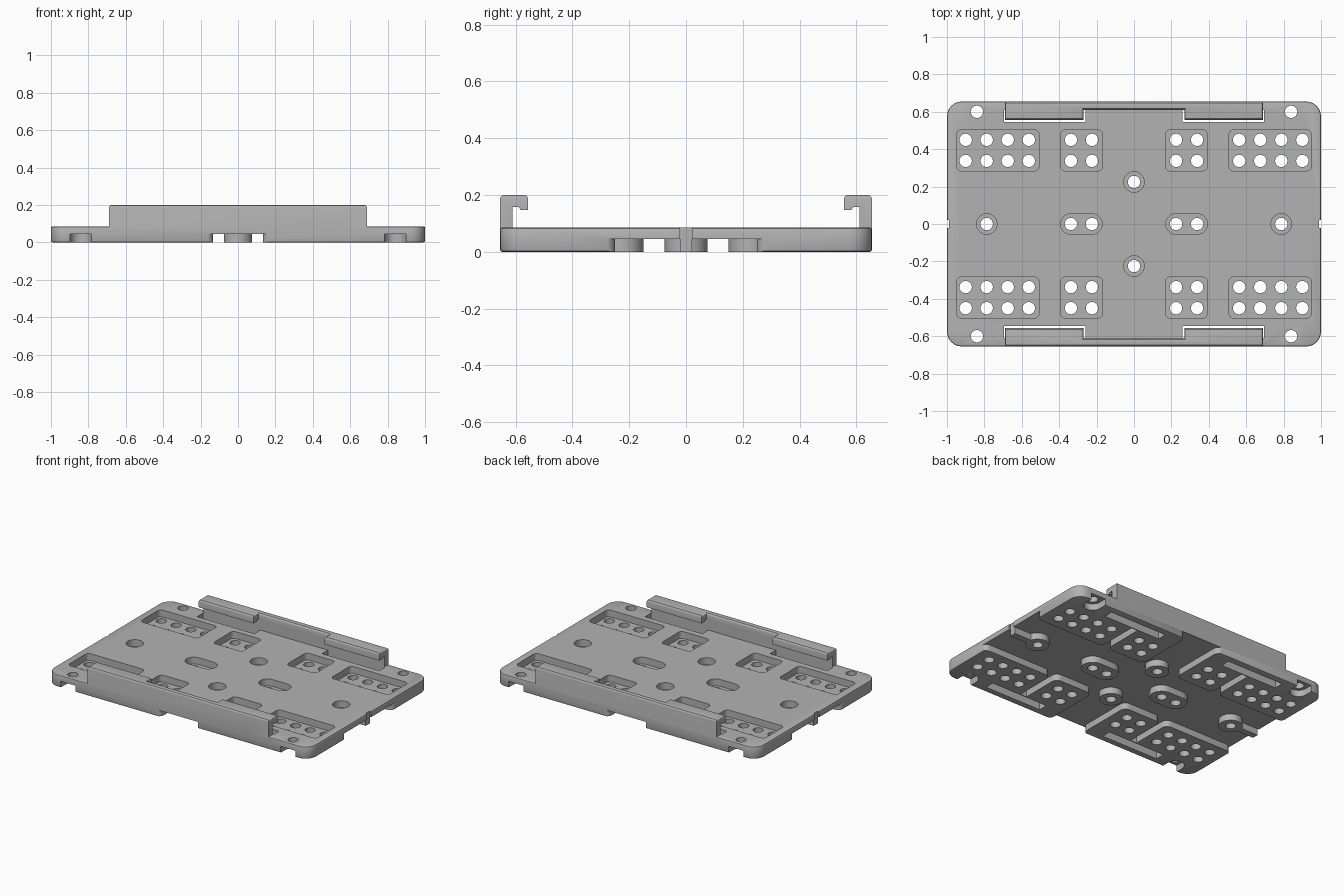
import bpy, bmesh, math

if "Cube" in bpy.data.objects:
    bpy.data.objects.remove(bpy.data.objects["Cube"], do_unlink=True)

PITCH = 0.1125
W, D, TOP, WEB = 1.0, 0.655, 0.085, 0.045   # half sizes, top height, web underside
SIGNS = [(sx, sy) for sx in (-1, 1) for sy in (-1, 1)]

grey = bpy.data.materials.new("matte grey")
grey.use_nodes = True
grey.diffuse_color = (0.45, 0.45, 0.45, 1)
grey.node_tree.nodes["Principled BSDF"].inputs["Base Color"].default_value = grey.diffuse_color


def rounded(x0, x1, y0, y1, r=0.0, n=6):
    """Rounded rectangle outline; also gives circles and stadiums."""
    if r == 0:
        return [(x0, y0), (x1, y0), (x1, y1), (x0, y1)]
    pts = []
    for k, (cx, cy) in enumerate([(x1 - r, y1 - r), (x0 + r, y1 - r), (x0 + r, y0 + r), (x1 - r, y0 + r)]):
        for i in range(n + 1):
            a = (k + i / n) * math.pi / 2
            pts.append((cx + r * math.cos(a), cy + r * math.sin(a)))
    return pts


def disc(x, y, r, half_len=0.0):
    return rounded(x - half_len - r, x + half_len + r, y - r, y + r, r)


def four(x0, x1, y0, y1, r=0.0):
    """The same outline in all four quadrants."""
    return [[(sx * x, sy * y) for x, y in rounded(x0, x1, y0, y1, r)] for sx, sy in SIGNS]


def extrude(name, loops, a0, a1, axis="z", round_edges=None):
    """Extrude closed outlines along z (points are x, y) or x (points are y, z)."""
    bm = bmesh.new()
    for loop in loops:
        place = lambda p, a: (p[0], p[1], a) if axis == "z" else (a, p[0], p[1])
        face = bm.faces.new([bm.verts.new(place(p, a0)) for p in loop])
        new = bmesh.ops.extrude_face_region(bm, geom=[face])["geom"]
        step = (0, 0, a1 - a0) if axis == "z" else (a1 - a0, 0, 0)
        bmesh.ops.translate(bm, vec=step, verts=[v for v in new if isinstance(v, bmesh.types.BMVert)])
    bmesh.ops.remove_doubles(bm, verts=bm.verts, dist=1e-5)
    bmesh.ops.recalc_face_normals(bm, faces=bm.faces)
    if round_edges:
        rim = [e for e in bm.edges if abs(e.verts[0].co.z - e.verts[1].co.z) < 1e-5]
        bmesh.ops.bevel(bm, geom=rim, offset=round_edges, segments=2, profile=0.5, affect="EDGES")
    mesh = bpy.data.meshes.new(name)
    bm.to_mesh(mesh)
    bm.free()
    obj = bpy.data.objects.new(name, mesh)
    bpy.context.collection.objects.link(obj)
    return obj


def activate(obj):
    bpy.ops.object.select_all(action="DESELECT")
    obj.select_set(True)
    bpy.context.view_layer.objects.active = obj


def combine(obj, other, operation="DIFFERENCE"):
    """Apply a boolean and discard the other object."""
    mod = obj.modifiers.new("combine", "BOOLEAN")
    mod.operation, mod.solver, mod.object = operation, "EXACT", other
    activate(obj)
    bpy.ops.object.modifier_apply(modifier=mod.name)
    bpy.data.objects.remove(other, do_unlink=True)


# Mounting points: position and half length of the slot
bosses = [(s * 7 * PITCH, 0, 0) for s in (-1, 1)]
bosses += [(s * 2.5 * PITCH, 0, PITCH / 2) for s in (-1, 1)]
bosses += [(0, s * 2 * PITCH, 0) for s in (-1, 1)]

# Underside hollow, leaving pads, bosses and ribs standing
hollow = extrude("underside_hollow", [rounded(-1.3, 1.3, -1, 1)], -0.1, WEB)
pads = four(0.134, 0.425, 0.25, D + 0.002, 0.04) + four(0.473, W + 0.002, 0.25, D + 0.002, 0.04)
combine(hollow, extrude("pads", pads + [disc(x, y, 0.075, h) for x, y, h in bosses], -0.2, 0.2))
links = four(0.3, 0.8, 0.54, D + 0.002)
ribs = [rounded(*sorted((s * 7 * PITCH, s * 1.1)), -0.022, 0.022) for s in (-1, 1)]
combine(hollow, extrude("links_and_ribs", links + ribs, -0.2, 0.2))

# Base plate
plate = extrude("clip_plate", [rounded(-W, W, -D, D, 0.08)], 0, TOP, round_edges=0.008)
combine(plate, hollow)

# Pockets in the top and notches under the corner holes
pockets = four(0.168, 0.392, 0.284, 0.503, 0.025) + four(0.508, 0.948, 0.284, 0.503, 0.025)
pockets += [disc(x, y, 0.055, h) for x, y, h in bosses]
combine(plate, extrude("pockets", pockets, 0.038, 0.2))
combine(plate, extrude("corner_notches", four(0.783, 0.897, 0.543, 0.9, 0.057), -0.1, WEB))

# Through holes, clip slots and side grooves
holes = [disc(sx * c * PITCH, sy * r * PITCH, 0.033)
         for sx, sy in SIGNS for c in (2, 3, 5, 6, 7, 8) for r in (3, 4)]
holes += [disc(sx * 0.84, sy * 0.6, 0.033) for sx, sy in SIGNS]
holes += [disc(x + s * h, y, 0.033) for x, y, h in bosses for s in ((-1, 1) if h else (0,))]
holes += four(0.258, 0.695, 0.546, 0.61)
holes += [rounded(*sorted((s * 0.99, s * 1.1)), -0.022, 0.022) for s in (-1, 1)]
combine(plate, extrude("holes", holes, -0.3, 0.3))

# Clip rails: upright wall with two hooks, rounded along the top
hook = [(0.556, 0.148), (0.582, 0.148), (0.59, 0.157), (0.63, 0.157), (0.63, 0.2), (0.556, 0.2)]
rail = extrude("clip_rails", [rounded(-0.69, 0.69, 0.61, D)], 0.06, 0.2)
for x0, x1 in ((-0.69, -0.27), (0.27, 0.69)):
    combine(rail, extrude("hook", [hook], x0, x1, axis="x"), "UNION")
bm = bmesh.new()
bm.from_mesh(rail.data)
bmesh.ops.dissolve_limit(bm, angle_limit=0.01, verts=bm.verts, edges=bm.edges)
crest = [e for e in bm.edges if min(v.co.z for v in e.verts) > 0.199]
bmesh.ops.bevel(bm, geom=crest, offset=0.014, segments=3, profile=0.5, affect="EDGES")
bm.to_mesh(rail.data)
bm.free()
mirror = rail.modifiers.new("mirror", "MIRROR")
mirror.use_axis = (False, True, False)
activate(rail)
bpy.ops.object.modifier_apply(modifier=mirror.name)
combine(plate, rail, "UNION")

plate.data.materials.clear()
plate.data.materials.append(grey)
for poly in plate.data.polygons:
    poly.material_index = 0
activate(plate)
bpy.ops.object.shade_smooth_by_angle(angle=math.radians(30))
